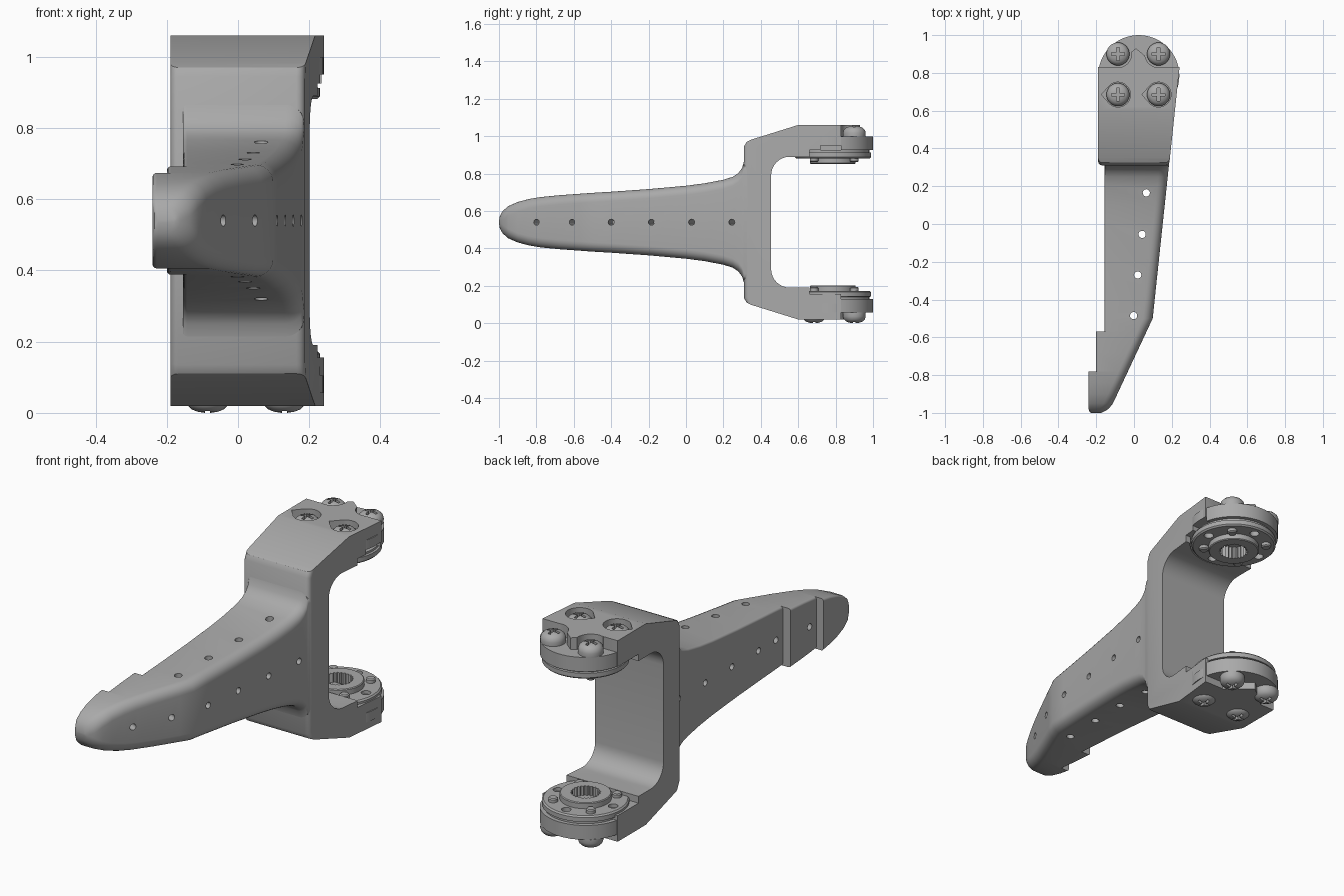
import bpy, bmesh
from math import sin, cos, pi, radians
from mathutils import Matrix, Vector

if "Cube" in bpy.data.objects:
    bpy.data.objects.remove(bpy.data.objects["Cube"])

grey = bpy.data.materials.new("plain grey")
grey.use_nodes = True
grey.diffuse_color = (0.4, 0.4, 0.4, 1)
grey.node_tree.nodes["Principled BSDF"].inputs["Base Color"].default_value = (0.4, 0.4, 0.4, 1)

MID = 0.54                    # mirror height between the two arms
DROP = 0.025                  # extra drop of the lower hardware
HUB = Vector((0.025, 0.785))  # axis of the round ends
SCREWS = [(x, y) for x in (-0.085, 0.13) for y in (0.685, 0.90)]


def right_edge(y):
    return 0.1 + 0.106 * (y + 0.5) if y > -0.5 else 0.1 + 0.468 * (y + 0.5)


def finish(name, bm):
    bmesh.ops.recalc_face_normals(bm, faces=bm.faces)
    me = bpy.data.meshes.new(name)
    bm.to_mesh(me)
    bm.free()
    me.materials.append(grey)
    ob = bpy.data.objects.new(name, me)
    bpy.context.collection.objects.link(ob)
    return ob


def activate(ob):
    bpy.ops.object.select_all(action='DESELECT')
    ob.select_set(True)
    bpy.context.view_layer.objects.active = ob


def smooth(ob):
    activate(ob)
    bpy.ops.object.shade_smooth_by_angle(angle=radians(32))


def bridge(bm, loops):
    # skin a row of equal closed loops and cap both ends
    rows = [[bm.verts.new(p) for p in loop] for loop in loops]
    n = len(rows[0])
    for a, b in zip(rows, rows[1:]):
        for i in range(n):
            j = (i + 1) % n
            bm.faces.new((a[i], a[j], b[j], b[i]))
    bm.faces.new(rows[0][::-1])
    bm.faces.new(rows[-1])


def prism(name, outline, z0, z1):
    bm = bmesh.new()
    bridge(bm, [[(x, y, z) for x, y in outline] for z in (z0, z1)])
    return finish(name, bm)


def circle(c, r, n=32):
    return [(c[0] + r * cos(2 * pi * i / n), c[1] + r * sin(2 * pi * i / n)) for i in range(n)]


def lathe(name, c, profile, n=32):
    bm = bmesh.new()
    bridge(bm, [[(x, y, z) for x, y in circle(c, r, n)] for r, z in profile])
    return finish(name, bm)


def rod(start, direction, r, length):
    bm = bmesh.new()
    turn = Vector(direction).to_track_quat('Z', 'Y').to_matrix().to_4x4()
    bmesh.ops.create_cone(bm, cap_ends=True, segments=20, radius1=r, radius2=r,
                          depth=length, matrix=Matrix.Translation(start) @ turn)
    return finish("cutter", bm)


def flipped(ob, name, drop=DROP):
    # copy turned over for the lower arm
    bm = bmesh.new()
    bm.from_mesh(ob.data)
    for v in bm.verts:
        v.co.z = 2 * MID - v.co.z - drop
    return finish(name, bm)


def cut(ob, cutters, keep=False):
    activate(ob)
    for c in cutters:
        mod = ob.modifiers.new("cut", 'BOOLEAN')
        mod.operation = 'DIFFERENCE'
        mod.solver = 'EXACT'
        mod.object = c
        bpy.ops.object.modifier_apply(modifier=mod.name)
        if not keep:
            bpy.data.objects.remove(c)


# finger: rounded sections lofted along y, as (y, left side, half height)
def section(y, left, h):
    right = right_edge(y) - 0.001
    if y < -0.96:
        right -= 0.04 * ((-0.96 - y) / 0.04) ** 2
    pts = []
    for sx, sz, start, r in ((1, 1, 0, 0.05), (-1, 1, 90, 0.012),
                             (-1, -1, 180, 0.012), (1, -1, 270, 0.05)):
        r = min(r, h * 0.9, (right - left) * 0.45)
        cx = right - r if sx > 0 else left + r
        for k in range(7):
            a = radians(start + 15 * k)
            pts.append((cx + r * cos(a), y, MID + sz * (h - r) + r * sin(a)))
    return pts


tip, pad, side = -0.24, -0.2, -0.155
stations = [(-1, tip + 0.015, 0.006), (-0.995, tip + 0.005, 0.034), (-0.98, tip, 0.06),
            (-0.95, tip, 0.086), (-0.9, tip, 0.108), (-0.84, tip, 0.124),
            (-0.78, tip, 0.134), (-0.78, pad, 0.134), (-0.68, pad, 0.144),
            (-0.57, pad, 0.152), (-0.57, side, 0.152), (-0.5, side, 0.157),
            (-0.4, side, 0.163), (-0.2, side, 0.177), (0, side, 0.195), (0.1, side, 0.208),
            (0.2, side, 0.227), (0.25, side, 0.243), (0.28, side, 0.263),
            (0.3, side, 0.29), (0.31, side, 0.325), (0.36, side, 0.33)]
bm = bmesh.new()
bridge(bm, [section(*s) for s in stations])
finger = finish("finger", bm)
holes = [rod((x, y, MID), (0, 0, 1), 0.019, 1.5)
         for x, y in ((0.065, 0.165), (0.043, -0.055), (0.02, -0.27), (-0.002, -0.485))]
for y in (-0.8, -0.61, -0.4, -0.185, 0.03, 0.245):
    lean = -0.468 if y < -0.5 else -0.106
    holes.append(rod((right_edge(y), y, MID), (1, lean, 0), 0.016, 1.2))
cut(finger, holes)
smooth(finger)

# bracket: C-shaped side profile, upper half mirrored to the lower
half = [(0.455, 0.79)]
half += [(0.555 - 0.1 * cos(a), 0.79 + 0.1 * sin(a)) for a in [radians(11.25 * k) for k in range(1, 9)]]
half += [(0.66, 0.89), (0.66, 0.925), (0.83, 0.925), (0.83, 1.06), (0.6, 1.06),
         (0.35, 0.982), (0.325, 0.97), (0.31, 0.945)]
outline = half + [(y, 2 * MID - z) for y, z in reversed(half)]
bm = bmesh.new()
bridge(bm, [[(-0.19, y, z) for y, z in outline],
            [(right_edge(y), y, z) for y, z in outline]])
front = [e for e in bm.edges if all(v.co.y < 0.34 for v in e.verts)
         and abs(e.verts[0].co.x - e.verts[1].co.x) < 0.1]
bmesh.ops.recalc_face_normals(bm, faces=bm.faces)
bmesh.ops.bevel(bm, geom=front, offset=0.022, segments=4, profile=0.5, affect='EDGES')
bracket = finish("bracket", bm)

# point of the raised pad between the rear screws
peak = prism("upper_peak", [(-0.14, 0.8), (0.17, 0.8), (0.12, 0.84), (0.01, 0.93), (-0.1, 0.84)], 0.99, 1.06)
low_peak = flipped(peak, "lower_peak", 0)

# round arm ends
arm_end = prism("upper_arm_end", circle(HUB, 0.215, 64), 0.925, 0.999)
slot = prism("cutter", [(0.17, 0.72), (0.3, 0.72), (0.3, 0.83), (0.17, 0.83)], 0.92, 0.95)
low_slot = flipped(slot, "cutter")
cut(arm_end, [slot], keep=True)
flipped(arm_end, "lower_arm_end")

# screw pockets, teardrop shaped at the front, and round seats for the horns
pockets = []
for x, y in SCREWS:
    if y < 0.8:
        drop = [(x + 0.066 * cos(radians(a)), y + 0.066 * sin(radians(a))) for a in range(-130, 131, 10)]
        pockets.append(prism("cutter", drop + [(x - 0.088, y)], 1.0, 1.2))
    else:
        pockets.append(prism("cutter", circle((x, y), 0.072), 1.0, 1.2))
seat = prism("cutter", circle(HUB, 0.212, 64), 0.8, 0.925)
low_pockets = [flipped(p, "cutter") for p in pockets]
low_seat = flipped(seat, "cutter")
cut(peak, pockets, keep=True)
cut(low_peak, low_pockets, keep=True)
cut(bracket, pockets + low_pockets + [seat, low_seat, slot, low_slot])
for ob in (bracket, peak, low_peak, arm_end, bpy.data.objects["lower_arm_end"]):
    smooth(ob)

# horn discs with a splined hub and four open holes
horn = lathe("upper_horn", HUB, [(0.118, 0.852), (0.122, 0.856), (0.122, 0.882), (0.198, 0.882),
                                 (0.205, 0.889), (0.205, 0.912), (0.195, 0.914), (0.195, 0.925)], 64)
star = []
for i in range(48):
    r = 0.072 if i % 2 else 0.062
    star.append((HUB.x + r * cos(pi * i / 24), HUB.y + r * sin(pi * i / 24)))
bores = [prism("cutter", star, 0.8, 0.915)]
for i in range(4):
    c = (HUB.x + 0.158 * cos(pi * i / 2), HUB.y + 0.158 * sin(pi * i / 2))
    bores.append(prism("cutter", circle(c, 0.023, 20), 0.8, 0.915))
cut(horn, bores)
smooth(horn)
smooth(flipped(horn, "lower_horn"))

# domed cross-head screws with tips showing through the horns
for i, (x, y) in enumerate(SCREWS):
    screw = lathe("upper_screw_%d" % i, (x, y),
                  [(0.018, 0.862), (0.023, 0.867), (0.023, 0.998), (0.06, 0.998), (0.061, 1.018),
                   (0.056, 1.034), (0.045, 1.045), (0.028, 1.052), (0.01, 1.055)])
    a, b = 0.007, 0.034
    cross = [(a, a), (a, b), (-a, b), (-a, a), (-b, a), (-b, -a),
             (-a, -a), (-a, -b), (a, -b), (a, -a), (b, -a), (b, a)]
    cut(screw, [prism("cutter", [(x + u, y + v) for u, v in cross], 1.025, 1.1)])
    smooth(screw)
    smooth(flipped(screw, "lower_screw_%d" % i))
